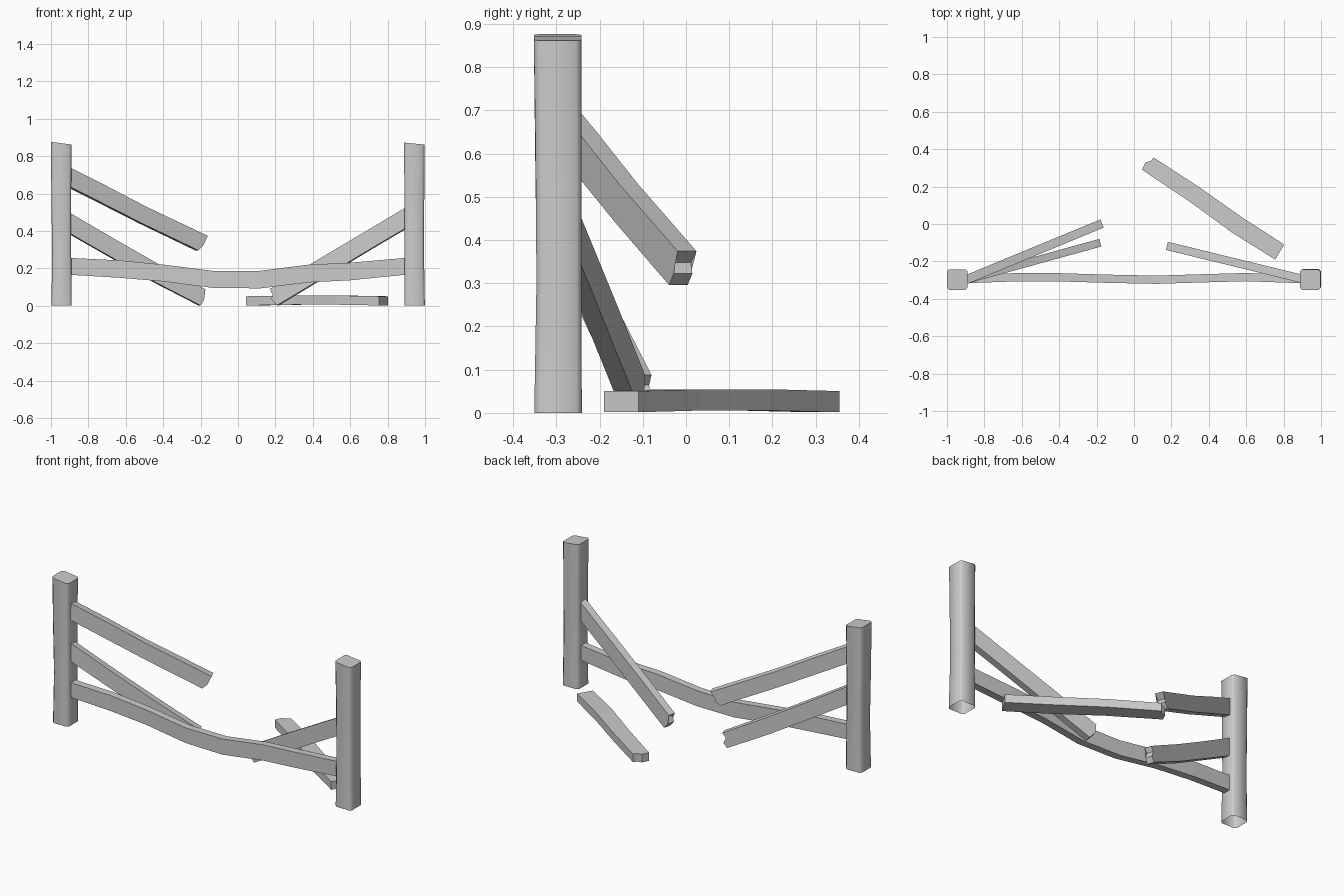
import bpy, bmesh, math

if "Cube" in bpy.data.objects:
    bpy.data.objects.remove(bpy.data.objects["Cube"])


def finish(name, bm, smooth=False):
    bmesh.ops.recalc_face_normals(bm, faces=bm.faces)
    me = bpy.data.meshes.new(name)
    bm.to_mesh(me)
    bm.free()
    ob = bpy.data.objects.new(name, me)
    bpy.context.collection.objects.link(ob)
    if smooth:
        bpy.ops.object.select_all(action='DESELECT')
        bpy.context.view_layer.objects.active = ob
        ob.select_set(True)
        bpy.ops.object.shade_smooth_by_angle(angle=math.radians(50))
    return ob


def slab(name, top, bot, jag, place):
    """Board from upper and lower edge points; jag = splinter points on the last end."""
    bm = bmesh.new()
    rows = []
    for side in (-1, 1):
        rows.append([[bm.verts.new(place(u, v, side)) for u, v in pts]
                     for pts in (top, bot, jag)])
    for t, b, j in rows:
        for i in range(len(t) - 1):
            end = j if i == len(t) - 2 else []
            bm.faces.new([t[i], t[i + 1]] + end + [b[i + 1], b[i]])
    # rim around the outline
    loops = [t + j + b[::-1] for t, b, j in rows]
    n = len(loops[0])
    for i in range(n):
        k = (i + 1) % n
        bm.faces.new([loops[0][i], loops[0][k], loops[1][k], loops[1][i]])
    bmesh.ops.triangulate(bm, faces=[f for f in bm.faces if len(f.verts) > 4])
    return finish(name, bm)


def leaning(x0, y0, slope, t):
    """Upright board running in a slanted vertical plane."""
    c = 1 / math.hypot(1, slope)
    return lambda x, z, s: (x - s * t * slope * c, y0 + slope * (x - x0) + s * t * c, z)


def post(name, cx, rings, tilt):
    bm = bmesh.new()
    loops = []
    for z, dx, dy, h in rings:
        c = h - 0.012
        pts = [(h, -c), (h, c), (c, h), (-c, h), (-h, c), (-h, -c), (-c, -h), (c, -h)]
        top = z > 0.8
        loops.append([bm.verts.new((cx + dx + x, -0.296 + dy + y,
                                    z + (tilt * x if top else 0))) for x, y in pts])
    for a, b in zip(loops, loops[1:]):
        for i in range(8):
            k = (i + 1) % 8
            bm.faces.new([a[i], a[k], b[k], b[i]])
    bm.faces.new(loops[-1])
    return finish(name, bm, True)


# posts, slightly wavy, open underneath
post("left_post", -0.945, [(0, 0.002, 0, 0.054), (0.3, 0.002, 0.002, 0.051),
                           (0.6, 0, 0, 0.053), (0.869, 0, -0.001, 0.055)], -0.13)
post("right_post", 0.942, [(0, 0.002, 0, 0.055), (0.3, 0, 0.002, 0.052),
                           (0.6, 0.001, 0.001, 0.053), (0.867, 0, -0.001, 0.055)], -0.1)

# sagging bottom rail
sag = [(-0.91, 0.256, 0.166, -0.295), (-0.64, 0.243, 0.15, -0.285), (-0.4, 0.22, 0.13, -0.285),
       (-0.13, 0.186, 0.095, -0.293), (0.12, 0.187, 0.093, -0.298), (0.38, 0.22, 0.125, -0.29),
       (0.6, 0.23, 0.136, -0.284), (0.91, 0.257, 0.167, -0.295)]
ys = {x: y for x, _, _, y in sag}
slab("bottom_rail", [(x, t) for x, t, _, _ in sag], [(x, b) for x, _, b, _ in sag], [],
     lambda x, z, s: (x, ys[x] + s * 0.022, z))

# broken rails still hanging on the posts
slab("upper_left_broken_rail",
     [(-0.91, 0.74), (-0.72, 0.645), (-0.5, 0.53), (-0.171, 0.374)],
     [(-0.91, 0.638), (-0.74, 0.552), (-0.52, 0.44), (-0.22, 0.296)],
     [(-0.203, 0.348), (-0.194, 0.322)], leaning(-0.171, 0.0025, 0.413, 0.0235))
slab("lower_left_broken_rail",
     [(-0.91, 0.5), (-0.64, 0.342), (-0.42, 0.217), (-0.18, 0.088)],
     [(-0.91, 0.39), (-0.66, 0.247), (-0.44, 0.122), (-0.207, 0.002)],
     [(-0.2, 0.064), (-0.187, 0.03)], leaning(-0.18, -0.1, 0.276, 0.021))
slab("right_broken_rail",
     [(0.91, 0.53), (0.64, 0.37), (0.41, 0.233), (0.176, 0.09)],
     [(0.91, 0.42), (0.66, 0.272), (0.44, 0.138), (0.214, 0.002)],
     [(0.198, 0.07), (0.182, 0.037)], leaning(0.176, -0.117, -0.244, 0.022))

# loose plank on the ground, gently bowed
slab("fallen_plank",
     [(0.803, -0.11), (0.58, 0.034), (0.35, 0.196), (0.106, 0.355)],
     [(0.755, -0.19), (0.53, -0.05), (0.3, 0.118), (0.043, 0.29)],
     [(0.088, 0.336), (0.062, 0.33)],
     lambda x, y, s: (x, y, 0.026 + s * 0.0245 + (0.004 if 0.2 < x < 0.7 else 0)))
